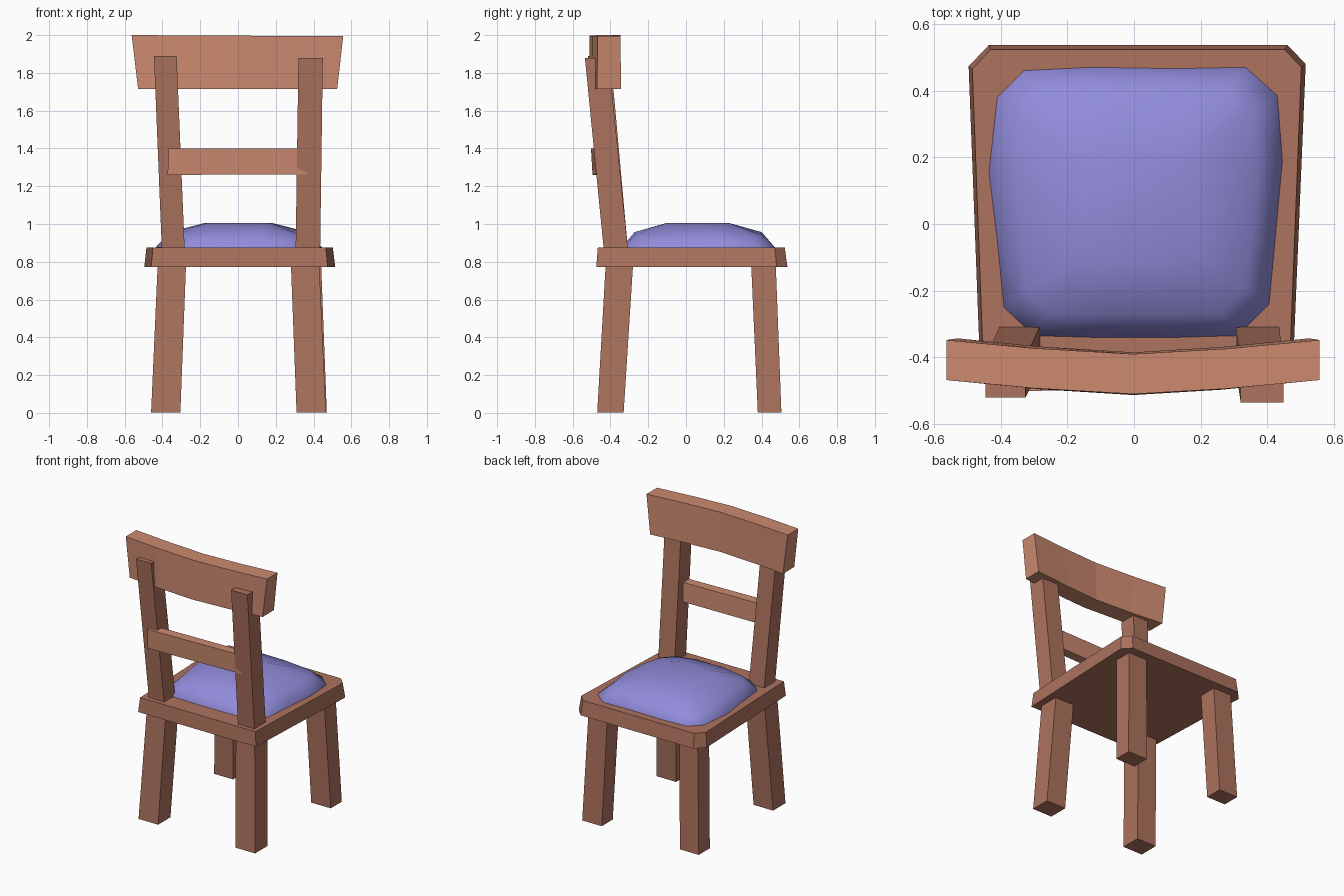
import bpy, bmesh, math

if "Cube" in bpy.data.objects:
    bpy.data.objects.remove(bpy.data.objects["Cube"])


def material(name, rgb):
    m = bpy.data.materials.new(name)
    m.diffuse_color = (*rgb, 1)
    m.use_nodes = True
    m.node_tree.nodes["Principled BSDF"].inputs["Base Color"].default_value = m.diffuse_color
    return m


dark_wood = material("dark wood", (0.42, 0.171, 0.113))
light_wood = material("light wood", (0.604, 0.254, 0.163))
fabric = material("blue fabric", (0.285, 0.264, 0.711))


def loft(name, rings, mat):
    """Closed solid from matching rings of 3D points, capped at both ends."""
    bm = bmesh.new()
    vs = [[bm.verts.new(p) for p in r] for r in rings]
    n = len(rings[0])
    for a, b in zip(vs, vs[1:]):
        for i in range(n):
            j = (i + 1) % n
            bm.faces.new((a[i], a[j], b[j], b[i]))
    bm.faces.new(vs[0][::-1])
    bm.faces.new(vs[-1])
    bmesh.ops.recalc_face_normals(bm, faces=bm.faces)
    me = bpy.data.meshes.new(name)
    bm.to_mesh(me)
    bm.free()
    me.materials.append(mat)
    ob = bpy.data.objects.new(name, me)
    bpy.context.collection.objects.link(ob)
    return ob


def rect(x0, x1, y0, y1, z):
    return [(x0, y0, z), (x1, y0, z), (x1, y1, z), (x0, y1, z)]


# Splayed legs: bottom and top rectangles (x0, x1, y0, y1)
legs = {
    "back_leg_left": ((-0.46, -0.305, -0.47, -0.33), (-0.425, -0.275, -0.425, -0.28)),
    "back_leg_right": ((0.31, 0.465, -0.47, -0.33), (0.28, 0.43, -0.425, -0.28)),
    "front_leg_left": ((-0.455, -0.305, 0.38, 0.505), (-0.425, -0.28, 0.345, 0.475)),
    "front_leg_right": ((0.315, 0.47, 0.38, 0.505), (0.29, 0.44, 0.345, 0.475)),
}
for name, (bottom, top) in legs.items():
    loft(name, [rect(*bottom, 0.003), rect(*top, 0.79)], dark_wood)

# Seat board: two clipped corners, slightly wider at the bottom
top = [(-0.45, -0.467), (0.465, -0.467), (0.502, 0.47), (0.452, 0.523),
       (-0.43, 0.523), (-0.485, 0.465)]
bottom = [(-0.46, -0.475), (0.475, -0.475), (0.515, 0.48), (0.46, 0.537),
          (-0.435, 0.537), (-0.496, 0.473)]
loft("seat", [[(x, y, 0.772) for x, y in bottom],
              [(x, y, 0.875) for x, y in top]], dark_wood)

# Leaning back posts
loft("back_post_left", [rect(-0.403, -0.282, -0.433, -0.307, 0.86),
                        rect(-0.445, -0.325, -0.52, -0.40, 1.89)], dark_wood)
loft("back_post_right", [rect(0.305, 0.435, -0.435, -0.307, 0.86),
                         rect(0.32, 0.449, -0.535, -0.41, 1.878)], dark_wood)

# Curved head rail, wider at the top
rings = []
for t in (-1, -0.53, 0, 0.5, 1):
    y = -0.51 + 0.042 * abs(t) ** 1.4
    xb, xt = 0.527 * t - 0.002, 0.56 * t - 0.003
    rings.append([(xb, y - 0.003, 1.715), (xb, y + 0.125, 1.715),
                  (xt, y + 0.12, 2.0 - 0.003 * (t + 1)), (xt, y, 2.0 - 0.003 * (t + 1))])
loft("head_rail", rings, light_wood)

# Slat between the posts, slightly twisted
loft("back_slat", [
    [(-0.373, -0.495, 1.26), (-0.373, -0.425, 1.26), (-0.367, -0.432, 1.40), (-0.367, -0.503, 1.40)],
    [(0.368, -0.475, 1.263), (0.368, -0.41, 1.263), (0.363, -0.415, 1.40), (0.363, -0.48, 1.40)],
], light_wood)

# Domed cushion: one outline shrunk upward, corners dipping
outline = [(-0.30, -0.335), (-0.12, -0.34), (0.13, -0.34), (0.31, -0.335),
           (0.405, -0.24), (0.423, -0.05), (0.445, 0.19), (0.43, 0.385),
           (0.335, 0.47), (0.12, 0.466), (-0.13, 0.47), (-0.33, 0.46),
           (-0.41, 0.38), (-0.435, 0.155), (-0.41, -0.05), (-0.39, -0.25)]
cy = 0.06
rings = []
for s, z, dip in ((1.0, 0.86, 0), (1.0, 0.877, 0), (0.83, 0.957, 0.015), (0.41, 1.005, 0)):
    rings.append([(x * s, cy + (y - cy) * s, z - (dip if i % 4 in (0, 3) else 0))
                  for i, (x, y) in enumerate(outline)])
cushion = loft("cushion", rings, fabric)
bpy.ops.object.select_all(action='DESELECT')
cushion.select_set(True)
bpy.context.view_layer.objects.active = cushion
bpy.ops.object.shade_smooth_by_angle(angle=math.radians(50))
